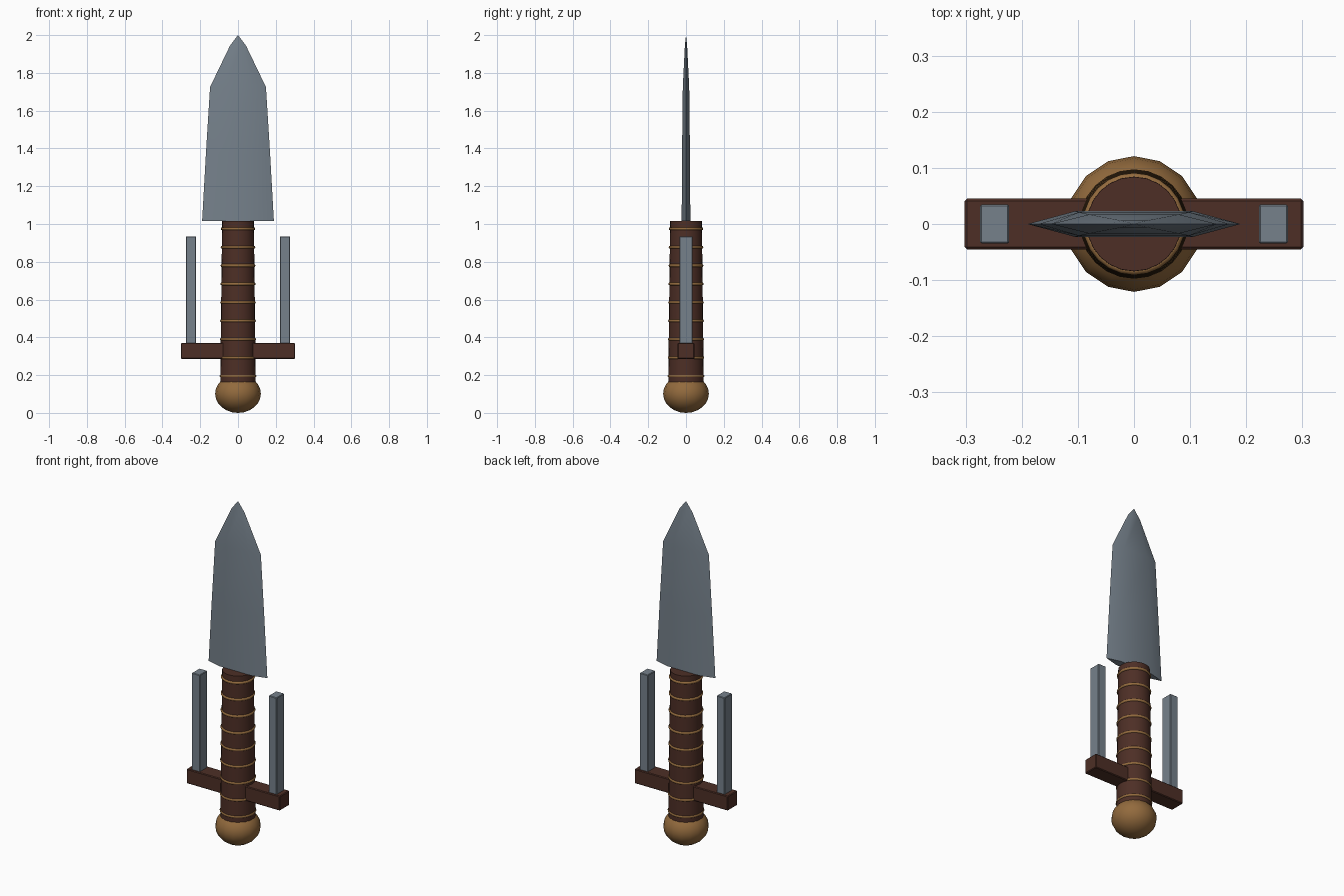
import bpy, bmesh, math

cube = bpy.data.objects.get("Cube")
if cube:
    bpy.data.objects.remove(cube, do_unlink=True)


def material(name, rgb):
    m = bpy.data.materials.new(name)
    m.use_nodes = True
    m.diffuse_color = (*rgb, 1)
    m.node_tree.nodes["Principled BSDF"].inputs["Base Color"].default_value = (*rgb, 1)
    return m


steel = material("steel", (0.18, 0.22, 0.26))
leather = material("dark brown leather", (0.075, 0.028, 0.019))
brass = material("aged brass", (0.29, 0.145, 0.047))


def finish(obj, name, mat, smooth=None):
    obj.name = name
    obj.data.materials.append(mat)
    if smooth:
        bpy.ops.object.select_all(action="DESELECT")
        obj.select_set(True)
        bpy.context.view_layer.objects.active = obj
        bpy.ops.object.shade_smooth_by_angle(angle=math.radians(smooth))
    return obj


def box(name, centre, size, mat, bevel):
    bpy.ops.mesh.primitive_cube_add(size=1, location=centre)
    obj = bpy.context.object
    obj.scale = size
    bpy.ops.object.transform_apply(location=False, rotation=False, scale=True)
    mod = obj.modifiers.new("soft edges", "BEVEL")
    mod.width = bevel
    mod.segments = 1
    return finish(obj, name, mat)


# Pommel: slightly flattened ball
bpy.ops.mesh.primitive_uv_sphere_add(segments=16, ring_count=12, radius=1, location=(0, 0, 0.102))
pommel = bpy.context.object
pommel.scale = (0.121, 0.121, 0.102)
finish(pommel, "pommel", brass, 40)

# Grip: gently tapered cylinder
bpy.ops.mesh.primitive_cone_add(vertices=24, radius1=0.094, radius2=0.084, depth=0.86,
                                location=(0, 0, 0.585))
finish(bpy.context.object, "grip", leather, 40)

# Wire bands around the grip
for i in range(9):
    z = 0.195 + i * 0.0975
    bpy.ops.mesh.primitive_torus_add(location=(0, 0, z), major_segments=24, minor_segments=8,
                                     major_radius=0.0895 - i * 0.0008, minor_radius=0.008)
    finish(bpy.context.object, f"grip_band_{i + 1}", brass, 60)

# Cross guard with an upright prong at each end
box("cross_guard", (0, 0, 0.328), (0.604, 0.09, 0.085), leather, 0.004)
for side, sign in (("left", 1), ("right", -1)):
    box(f"{side}_prong", (sign * 0.2485, 0, 0.64), (0.052, 0.07, 0.59), steel, 0.003)

# Blade: hexagonal sections (height, half width, flat half width, half thickness)
sections = [
    (1.015, 0.190, 0.105, 0.023),
    (1.37, 0.170, 0.098, 0.021),
    (1.725, 0.148, 0.080, 0.017),
    (1.945, 0.042, 0.022, 0.006),
]
bm = bmesh.new()
rings = []
for z, w, f, t in sections:
    outline = [(-w, 0), (-f, -t), (f, -t), (w, 0), (f, t), (-f, t)]
    rings.append([bm.verts.new((x, y, z)) for x, y in outline])
for low, high in zip(rings, rings[1:]):
    for i in range(6):
        j = (i + 1) % 6
        bm.faces.new((low[i], low[j], high[j], high[i]))
tip = bm.verts.new((0, 0, 2))
for i in range(6):
    bm.faces.new((rings[-1][i], rings[-1][(i + 1) % 6], tip))
bm.faces.new(rings[0][::-1])
bmesh.ops.recalc_face_normals(bm, faces=bm.faces)
mesh = bpy.data.meshes.new("blade")
bm.to_mesh(mesh)
bm.free()
blade = bpy.data.objects.new("blade", mesh)
bpy.context.collection.objects.link(blade)
finish(blade, "blade", steel, 25)
